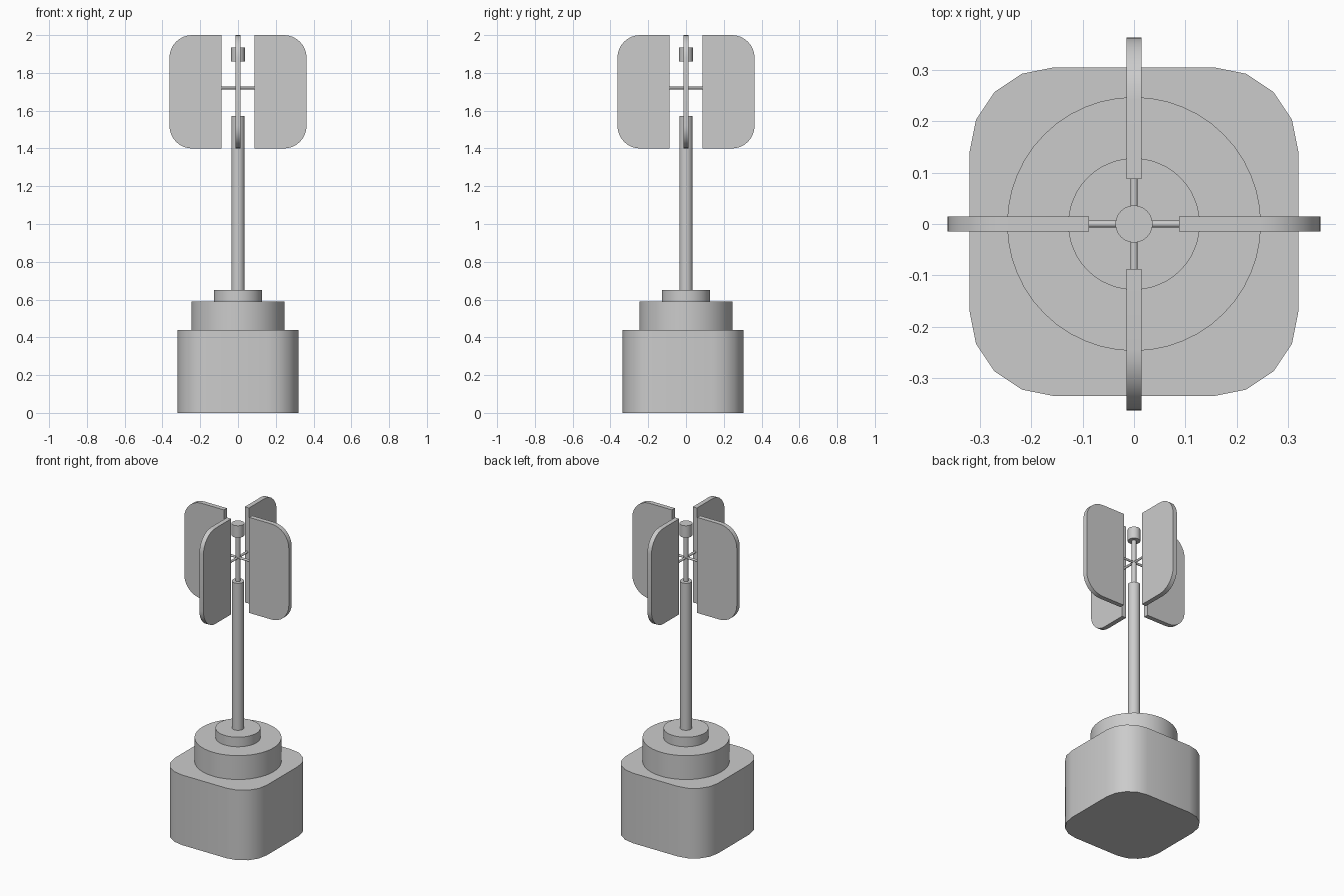
import bpy, bmesh, math
from mathutils import Matrix, Vector

old = bpy.data.objects.get("Cube")
if old:
    bpy.data.objects.remove(old, do_unlink=True)

grey = bpy.data.materials.new("light grey")
grey.use_nodes = True
COLOUR = (0.6, 0.6, 0.6, 1)
grey.diffuse_color = COLOUR
grey.node_tree.nodes["Principled BSDF"].inputs["Base Color"].default_value = COLOUR


def finish(name, bm):
    bmesh.ops.recalc_face_normals(bm, faces=bm.faces)
    mesh = bpy.data.meshes.new(name)
    bm.to_mesh(mesh)
    bm.free()
    mesh.materials.append(grey)
    ob = bpy.data.objects.new(name, mesh)
    bpy.context.collection.objects.link(ob)
    bpy.ops.object.select_all(action='DESELECT')
    ob.select_set(True)
    bpy.context.view_layer.objects.active = ob
    bpy.ops.object.shade_smooth_by_angle(angle=math.radians(35))
    return ob


def rod(name, start, end, radius, sides=48):
    """Capped cylinder between two points."""
    a, b = Vector(start), Vector(end)
    turn = (b - a).to_track_quat('Z', 'Y').to_matrix().to_4x4()
    bm = bmesh.new()
    bmesh.ops.create_cone(bm, cap_ends=True, segments=sides, radius1=radius,
                          radius2=radius, depth=(b - a).length,
                          matrix=Matrix.Translation((a + b) / 2) @ turn)
    return finish(name, bm)


def arc(cx, cy, r, start, steps):
    """Quarter circle of points, from a start angle in degrees."""
    angles = [math.radians(start + 90 * i / steps) for i in range(steps + 1)]
    return [(cx + r * math.cos(t), cy + r * math.sin(t)) for t in angles]


def slab(name, outline, depth, matrix):
    """Extrude a flat outline along z, then place it."""
    bm = bmesh.new()
    face = bm.faces.new([bm.verts.new((x, y, 0)) for x, y in outline])
    grown = bmesh.ops.extrude_face_region(bm, geom=[face])["geom"]
    verts = [v for v in grown if isinstance(v, bmesh.types.BMVert)]
    bmesh.ops.translate(bm, verts=verts, vec=(0, 0, depth))
    bm.transform(matrix)
    return finish(name, bm)


# Rounded square base block
half, corner = 0.32, 0.165
c = half - corner
base_outline = (arc(c, c, corner, 0, 4) + arc(-c, c, corner, 90, 4)
                + arc(-c, -c, corner, 180, 4) + arc(c, -c, corner, 270, 4))
slab("base_block", base_outline, 0.44, Matrix.Translation((0, -0.015, 0)))

# Stacked discs, pole, spindle and cap
for name, z0, z1, radius in (("lower_disc", 0.44, 0.59, 0.247),
                             ("upper_disc", 0.59, 0.65, 0.128),
                             ("pole", 0.65, 1.573, 0.035),
                             ("spindle", 1.573, 1.86, 0.013),
                             ("spindle_cap", 1.86, 1.935, 0.036)):
    rod(name, (0, 0, z0), (0, 0, z1), radius)

# Four blades with rounded outer corners, each on a thin arm
inner, outer, low, high, r, thick = 0.088, 0.363, 1.4, 2.0, 0.12, 0.029
blade_outline = ([(inner, high), (inner, low)]
                 + arc(outer - r, low + r, r, 270, 8)
                 + arc(outer - r, high - r, r, 0, 8))
upright = Matrix.Rotation(math.pi / 2, 4, 'X')
centred = Matrix.Translation((0, thick / 2, 0))
for i, side in enumerate(("left", "back", "right", "front")):
    turn = Matrix.Rotation(i * math.pi / 2, 4, 'Z')
    slab(side + "_blade", blade_outline, thick, turn @ centred @ upright)
    rod(side + "_arm", (0, 0, 1.72), turn @ Vector((inner + 0.005, 0, 1.72)), 0.007, 16)
